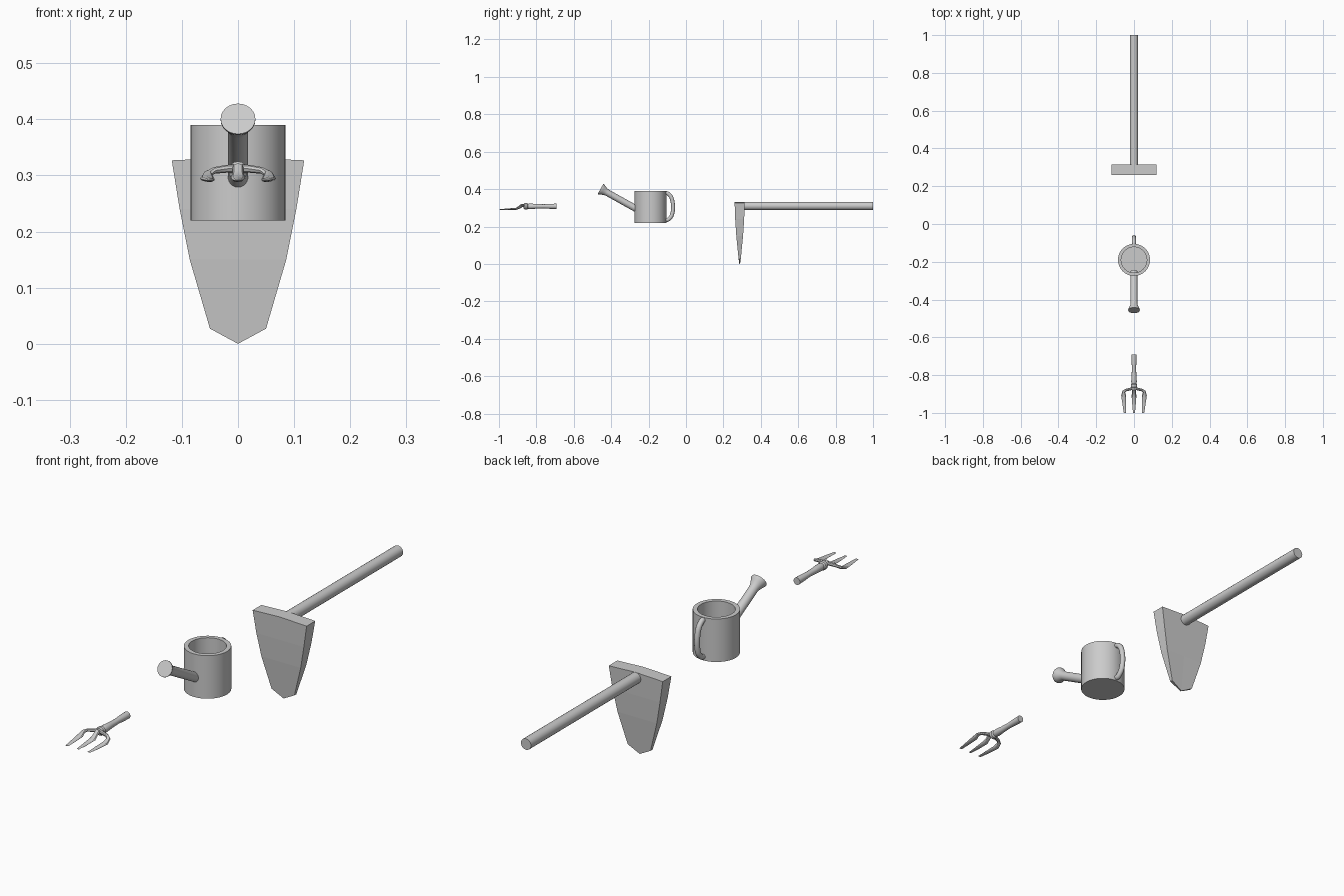
import bpy, bmesh, math
from mathutils import Vector

if "Cube" in bpy.data.objects:
    bpy.data.objects.remove(bpy.data.objects["Cube"])

X = Vector((1, 0, 0))


def finish(name, bm, smooth=True):
    bmesh.ops.remove_doubles(bm, verts=bm.verts, dist=1e-5)
    bmesh.ops.recalc_face_normals(bm, faces=bm.faces)
    me = bpy.data.meshes.new(name)
    bm.to_mesh(me)
    bm.free()
    ob = bpy.data.objects.new(name, me)
    bpy.context.collection.objects.link(ob)
    if smooth:
        bpy.ops.object.select_all(action='DESELECT')
        ob.select_set(True)
        bpy.context.view_layer.objects.active = ob
        bpy.ops.object.shade_smooth_by_angle(angle=math.radians(35))
    return ob


def skin(bm, rings):
    """Join rings of points into a closed, capped tube."""
    vs = [[bm.verts.new(p) for p in r] for r in rings]
    n = len(vs[0])
    for a, b in zip(vs, vs[1:]):
        for i in range(n):
            j = (i + 1) % n
            bm.faces.new((a[i], a[j], b[j], b[i]))
    bm.faces.new(vs[0])
    bm.faces.new(vs[-1])


def loft(name, stations, sides=16, side=None):
    """Stations are (x, y, z, half width, half height) along a path."""
    pts = [Vector(s[:3]) for s in stations]
    rings = []
    for i, s in enumerate(stations):
        t = (pts[min(i + 1, len(pts) - 1)] - pts[max(i - 1, 0)]).normalized()
        u = side or t.cross(Vector((0, 0, 1))).normalized()
        v = u.cross(t)
        rings.append([pts[i] + u * s[3] * math.cos(a) + v * s[4] * math.sin(a)
                      for a in (2 * math.pi * k / sides for k in range(sides))])
    bm = bmesh.new()
    skin(bm, rings)
    return finish(name, bm)


def smooth_path(pts, steps=6):
    """Catmull-Rom subdivision of a path."""
    p = [Vector(q) for q in pts]
    p = [2 * p[0] - p[1]] + p + [2 * p[-1] - p[-2]]
    out = []
    for a, b, c, d in zip(p, p[1:], p[2:], p[3:]):
        for k in range(steps):
            t = k / steps
            out.append(0.5 * (2 * b + (c - a) * t + (2 * a - 5 * b + 4 * c - d) * t * t
                              + (3 * b - a - 3 * c + d) * t ** 3))
    return out + [p[-2]]


# Hoe blade: wedge with pointed tip (z at edge, z at middle, half width, half thickness)
rows = [(0.327, 0.332, 0.118, 0.027), (0.24, 0.24, 0.104, 0.024),
        (0.15, 0.15, 0.086, 0.018), (0.027, 0.003, 0.05, 0.006)]
rings = []
for ze, zm, w, t in rows:
    ring = [(-w, -t, ze), (0, -t, zm), (w, -t, ze), (w, t, ze), (0, t, zm), (-w, t, ze)]
    if zm < 0.01:  # sharpen the tip
        ring[1], ring[4] = (0, -0.002, 0), (0, 0.002, 0)
    rings.append([(x, y + 0.287, z) for x, y, z in ring])
bm = bmesh.new()
skin(bm, rings)
finish("hoe_blade", bm, smooth=False)

# Hoe handle
loft("hoe_handle", [(0, 0.295, 0.31, 0.022, 0.022), (0, 1.0, 0.31, 0.022, 0.022)], 20)

# Watering can body: hollow open cup
cy = -0.19
body = [(0.085, 0.22), (0.085, 0.39), (0.068, 0.39), (0.068, 0.24)]
bm = bmesh.new()
skin(bm, [[(r * math.cos(a), cy + r * math.sin(a), z)
           for a in (2 * math.pi * k / 32 for k in range(32))] for r, z in body])
finish("can_body", bm)

# Spout with flared rose at its end
end = Vector((0, -0.457, 0.401))
axis = Vector((0, -0.874, 0.486))
stations = [(d, r) for d, r in ((-0.235, 0.018), (-0.04, 0.018), (-0.03, 0.02),
                                (-0.015, 0.026), (-0.004, 0.031), (0, 0.031))]
loft("can_spout", [(*(end + axis * d), r, r) for d, r in stations], 24)

# Can handle loop
loop = smooth_path([(0, -0.115, 0.378), (0, -0.096, 0.376), (0, -0.077, 0.352),
                    (0, -0.069, 0.305), (0, -0.076, 0.26), (0, -0.096, 0.237),
                    (0, -0.115, 0.235)])
loft("can_handle", [(*p, 0.0105, 0.0105) for p in loop], 12, side=X)

# Hand fork grip with collar
grip = [(-0.692, 0.014), (-0.72, 0.0135), (-0.76, 0.011), (-0.80, 0.0125), (-0.835, 0.015),
        (-0.845, 0.013), (-0.85, 0.017), (-0.862, 0.017), (-0.868, 0.011)]
loft("fork_grip", [(0, y, 0.308, r, r) for y, r in grip], 16)

# Middle tine
loft("fork_tine_middle", [(0, -0.86, 0.312, 0.010, 0.009), (0, -0.878, 0.314, 0.010, 0.008),
                          (0, -0.892, 0.304, 0.010, 0.006), (0, -0.908, 0.295, 0.013, 0.005),
                          (0, -0.96, 0.292, 0.009, 0.004), (0, -1.0, 0.291, 0.005, 0.001)], 8)

# Side arms bending forward into flat tines
for s, label in ((-1, "left"), (1, "right")):
    loft("fork_tine_" + label,
         [(0, -0.868, 0.312, 0.008, 0.008), (s * 0.02, -0.874, 0.312, 0.007, 0.007),
          (s * 0.042, -0.879, 0.309, 0.007, 0.006), (s * 0.054, -0.887, 0.303, 0.008, 0.006),
          (s * 0.055, -0.908, 0.294, 0.013, 0.005), (s * 0.051, -0.96, 0.292, 0.009, 0.004),
          (s * 0.048, -1.0, 0.291, 0.006, 0.001)], 8)
